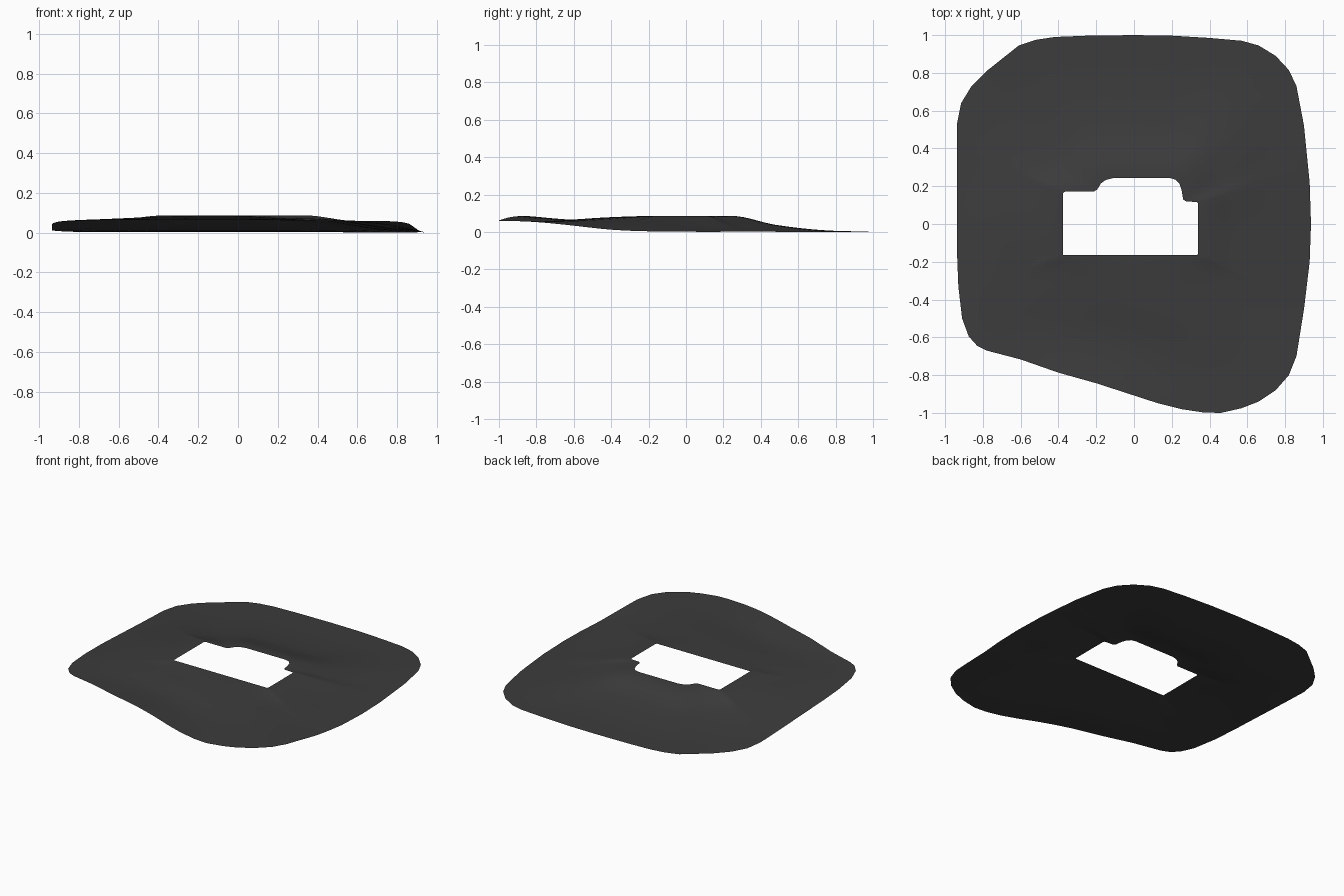
import bpy, bmesh, math
from mathutils import Vector

if "Cube" in bpy.data.objects:
    bpy.data.objects.remove(bpy.data.objects["Cube"])

# Outer border of the terrain sheet, counter-clockwise seen from above
BORDER = [(.937, 0), (.93, .22), (.90, .52), (.86, .73), (.82, .815), (.75, .89),
          (.66, .945), (.57, .97), (.4, .985), (.2, .997), (0, 1), (-.25, .997), (-.42, .99),
          (-.52, .975), (-.61, .945), (-.78, .81), (-.86, .73), (-.915, .64), (-.937, .53),
          (-.937, -.15), (-.93, -.33), (-.91, -.5), (-.875, -.595), (-.83, -.645),
          (-.78, -.67), (-.6, -.717), (-.4, -.787), (-.2, -.843), (.13, -.95), (.25, -.98),
          (.37, -.998), (.46, -1), (.57, -.975), (.66, -.94), (.75, -.88), (.82, -.8),
          (.86, -.7), (.90, -.45), (.93, -.2)]

# Building-shaped opening: stepped outline with small rounded corners
HOLE = [(.34, -.155), (.34, .108), (.333, .116), (.275, .12), (.26, .13), (.252, .18),
        (.24, .215), (.22, .235), (.19, .243), (-.11, .243), (-.15, .233), (-.175, .215),
        (-.195, .182), (-.212, .172), (-.365, .172), (-.375, .163), (-.375, -.163),
        (.335, -.163)]

# Heights every 22.5 degrees from +x, at 1/3, 2/3 and the whole way to the border
PAD = .087
HEIGHTS = [(.055, .025, .003), (.055, .02, .003), (.045, .015, .001), (.035, .01, .003),
           (.035, .01, .003), (.035, .01, .003), (.035, .012, .004), (.055, .035, .018),
           (.068, .055, .035), (.07, .062, .05), (.075, .065, .068), (.08, .066, .083),
           (.08, .066, .085), (.077, .062, .062), (.072, .06, .055), (.063, .04, .012)]
RINGS = 24


def spline(a, b, c, d, t):
    return b + .5 * t * (c - a + t * (2*a - 5*b + 4*c - d + t * (3*(b - c) + d - a)))


def ray_hit(poly, ang):
    """Point where a ray from the origin crosses a closed outline."""
    d = Vector((math.cos(ang), math.sin(ang)))
    best = None
    for i, p in enumerate(poly):
        p, q = Vector(p), Vector(poly[(i + 1) % len(poly)])
        e = q - p
        den = d.x * e.y - d.y * e.x
        if abs(den) < 1e-9:
            continue
        r = (p.x * e.y - p.y * e.x) / den
        s = (p.x * d.y - p.y * d.x) / den
        if r > 0 and -1e-6 <= s <= 1 + 1e-6:
            best = r if best is None else max(best, r)
    return d * best


def height(ang, t):
    u = ang / (2 * math.pi) * 16
    i, f = int(u), u - int(u)
    ring = [spline(*(HEIGHTS[(i + k) % 16][j] for k in (-1, 0, 1, 2)), f) for j in range(3)]
    knots = [ring[0], PAD] + ring + [2 * ring[2] - ring[1]]
    s = min(int(t * 3), 2)
    return max(0, spline(*knots[s:s + 4], t * 3 - s))


# Spokes through every outline corner plus regular ones between
raw = [math.atan2(y, x) % (2 * math.pi) for x, y in BORDER + HOLE]
raw += [i * math.pi / 48 for i in range(96)]
angles = []
for a in sorted(raw):
    if not angles or a - angles[-1] > 1e-4:
        angles.append(a)

# Loft the sheet from the opening out to the border
bm = bmesh.new()
spokes = []
for a in angles:
    p, q = ray_hit(HOLE, a), ray_hit(BORDER, a)
    spokes.append([bm.verts.new((*p.lerp(q, k / RINGS), height(a, k / RINGS)))
                   for k in range(RINGS + 1)])
for i, s in enumerate(spokes):
    n = spokes[(i + 1) % len(spokes)]
    for k in range(RINGS):
        bm.faces.new((s[k], s[k + 1], n[k + 1], n[k]))
low = min(v.co.z for v in bm.verts)
for v in bm.verts:
    v.co.z -= low
for f in bm.faces:
    f.smooth = True
me = bpy.data.meshes.new("terrain")
bm.to_mesh(me)
bm.free()
terrain = bpy.data.objects.new("terrain", me)
bpy.context.collection.objects.link(terrain)

# Dark grey ground
mat = bpy.data.materials.new("dark_ground")
mat.diffuse_color = (.045, .045, .045, 1)
mat.use_nodes = True
mat.node_tree.nodes["Principled BSDF"].inputs["Base Color"].default_value = mat.diffuse_color
me.materials.append(mat)
